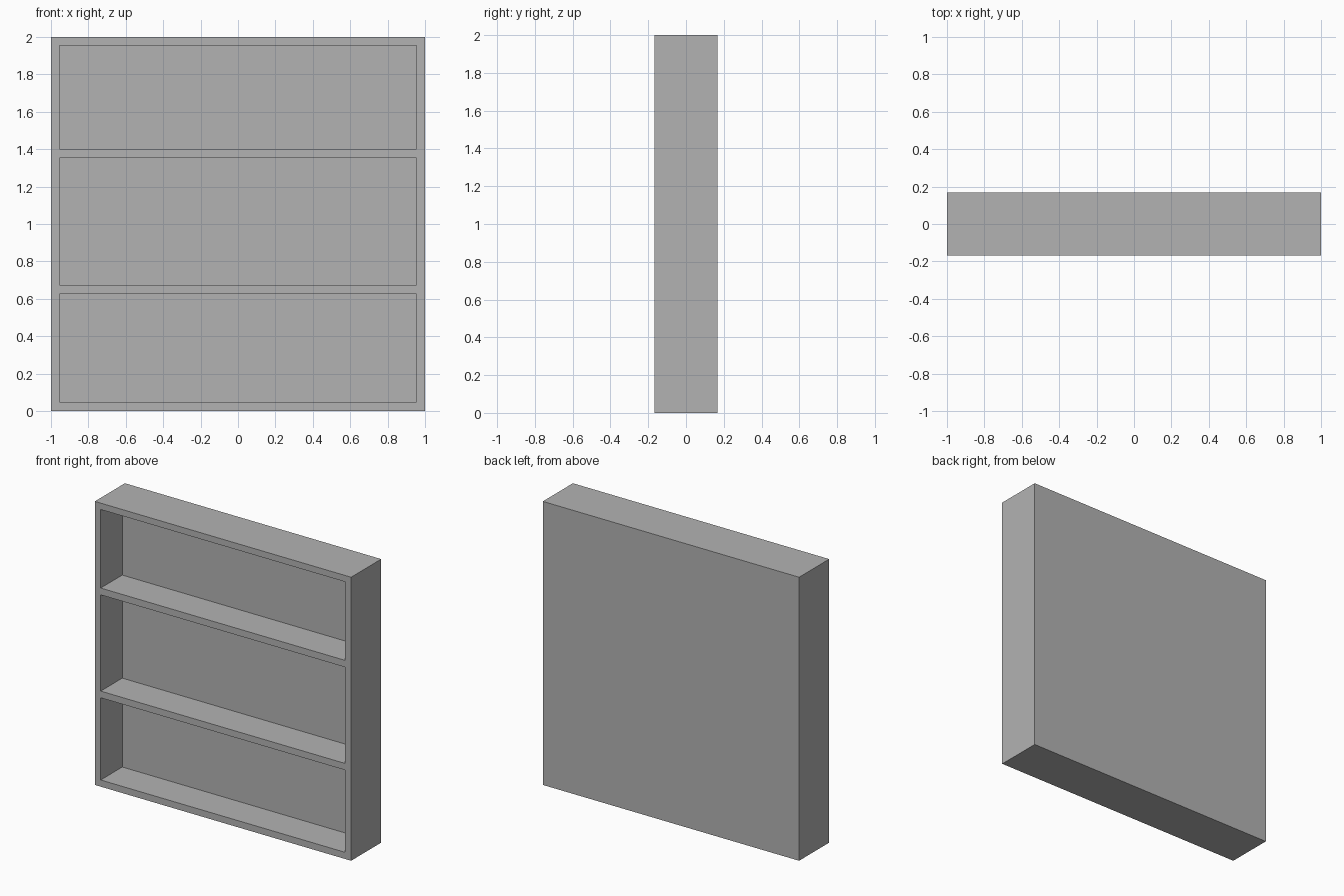
import bpy

default = bpy.data.objects.get("Cube")
if default:
    bpy.data.objects.remove(default, do_unlink=True)

WIDTH, DEPTH, HEIGHT = 2.0, 0.335, 2.0
BOARD = 0.046                    # thickness of sides and shelves
RECESS = 0.24                    # depth of each compartment
OPENINGS = [(0.047, 0.627), (0.674, 1.353), (1.401, 1.955)]

grey = bpy.data.materials.new("plain grey")
grey.use_nodes = True
colour = (0.45, 0.45, 0.45, 1.0)
grey.diffuse_color = colour
grey.node_tree.nodes["Principled BSDF"].inputs["Base Color"].default_value = colour


def box(name, x, y, z):
    """Box spanning the given (low, high) ranges."""
    spans = (x, y, z)
    centre = [(a + b) / 2 for a, b in spans]
    bpy.ops.mesh.primitive_cube_add(size=1, location=centre)
    obj = bpy.context.object
    obj.name = name
    obj.scale = [b - a for a, b in spans]
    bpy.ops.object.transform_apply(location=True, rotation=False, scale=True)
    obj.data.materials.append(grey)
    return obj


# Solid carcass of the shelf unit
front = -DEPTH / 2
shelf_unit = box("shelf_unit", (-WIDTH / 2, WIDTH / 2), (front, -front), (0, HEIGHT))

# Hollow out the three compartments, leaving sides, shelves and back
inner = WIDTH / 2 - BOARD
for low, high in OPENINGS:
    cutter = box("compartment_cutter", (-inner, inner), (front - 0.1, front + RECESS), (low, high))
    cutter.hide_render = True
    cut = shelf_unit.modifiers.new("compartment", "BOOLEAN")
    cut.operation = "DIFFERENCE"
    cut.solver = "EXACT"
    cut.object = cutter
    bpy.context.view_layer.objects.active = shelf_unit
    bpy.ops.object.modifier_apply(modifier=cut.name)
    bpy.data.objects.remove(cutter, do_unlink=True)
